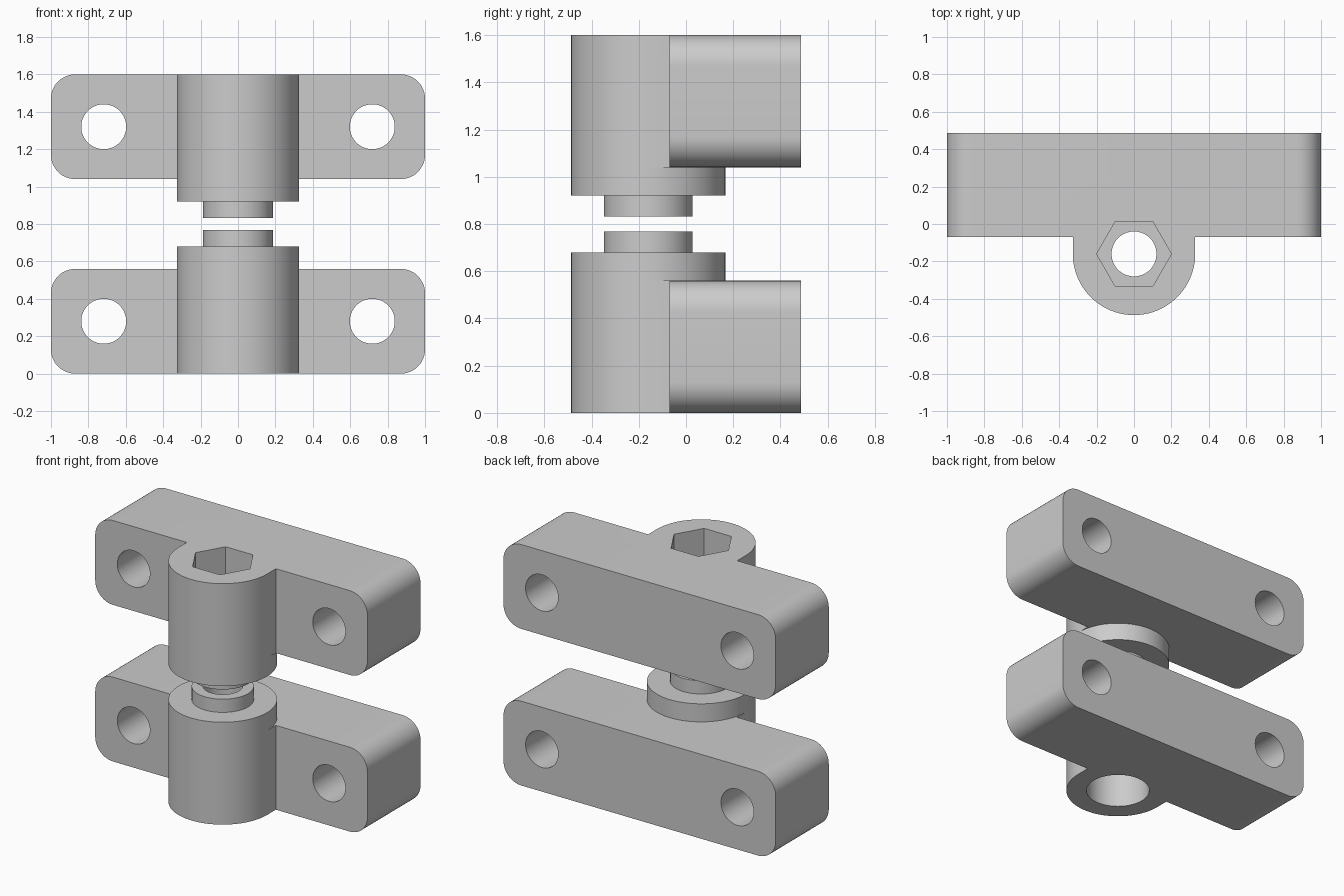
import bpy, bmesh, math

if "Cube" in bpy.data.objects:
    bpy.data.objects.remove(bpy.data.objects["Cube"])

grey = bpy.data.materials.new("light_grey")
grey.diffuse_color = (0.6, 0.6, 0.6, 1)
grey.use_nodes = True
grey.node_tree.nodes["Principled BSDF"].inputs["Base Color"].default_value = grey.diffuse_color
AXIS_Y = -0.16   # hinge axis
TOP = 1.6


def prism(name, points, place, vec):
    """Extrude a flat outline; place maps (a, b) to 3D, vec is the extrusion."""
    bm = bmesh.new()
    face = bm.faces.new([bm.verts.new(place(a, b)) for a, b in points])
    out = bmesh.ops.extrude_face_region(bm, geom=[face])
    bmesh.ops.translate(bm, vec=vec, verts=[v for v in out["geom"] if isinstance(v, bmesh.types.BMVert)])
    bmesh.ops.recalc_face_normals(bm, faces=bm.faces)
    mesh = bpy.data.meshes.new(name)
    bm.to_mesh(mesh)
    bm.free()
    mesh.materials.append(grey)
    ob = bpy.data.objects.new(name, mesh)
    bpy.context.collection.objects.link(ob)
    return ob


def circle(r, n, cx=0, cy=0):
    return [(cx + r * math.cos(2 * math.pi * i / n), cy + r * math.sin(2 * math.pi * i / n)) for i in range(n)]


def upright(name, r, z0, z1, n=96):
    return prism(name, circle(r, n, 0, AXIS_Y), lambda a, b: (a, b, z0), (0, 0, z1 - z0))


def combine(target, other, operation):
    m = target.modifiers.new(other.name, 'BOOLEAN')
    m.operation, m.solver, m.object = operation, 'EXACT', other
    bpy.context.view_layer.objects.active = target
    bpy.ops.object.modifier_apply(modifier=m.name)
    bpy.data.objects.remove(other)


def rounded_rect(w, h, r, steps=12):
    pts = []
    for k, (sx, sz) in enumerate([(1, 1), (-1, 1), (-1, -1), (1, -1)]):
        for i in range(steps + 1):
            t = math.pi / 2 * (k + i / steps)
            pts.append((sx * (w / 2 - r) + r * math.cos(t), h / 2 + sz * (h / 2 - r) + r * math.sin(t)))
    return pts


def bracket(name, upper):
    def span(z0, z1):
        return (TOP - z1, TOP - z0) if upper else (z0, z1)

    base = span(0, 0.56)[0]
    # mounting block with rounded ends
    body = prism(name, rounded_rect(2, 0.56, 0.13), lambda a, b: (a, -0.07, base + b), (0, 0.557, 0))
    # neck joining the block to the barrel
    neck = prism("neck", [(-0.327, AXIS_Y), (0.327, AXIS_Y), (0.327, 0), (-0.327, 0)],
                 lambda a, b: (a, b, base), (0, 0, 0.56))
    combine(body, neck, 'UNION')
    # barrel and its raised boss
    combine(body, upright("barrel", 0.327, *span(0, 0.68)), 'UNION')
    combine(body, upright("boss", 0.187, *span(0.6, 0.768)), 'UNION')
    # bolt bore, with a hexagonal or round recess at the outer end
    combine(body, upright("bore", 0.12, *span(-0.1, 0.9), 64), 'DIFFERENCE')
    recess = upright("recess", 0.2, *span(-0.1, 0.3), 6 if upper else 64)
    combine(body, recess, 'DIFFERENCE')
    # mounting holes
    for x in (-0.718, 0.718):
        hole = prism("hole", circle(0.12, 64, x, base + 0.28), lambda a, b: (a, -0.3, b), (0, 1, 0))
        combine(body, hole, 'DIFFERENCE')
    bpy.ops.object.select_all(action='DESELECT')
    body.select_set(True)
    bpy.context.view_layer.objects.active = body
    bpy.ops.object.shade_smooth_by_angle(angle=math.radians(30))


bracket("lower_bracket", False)
bracket("upper_bracket", True)
